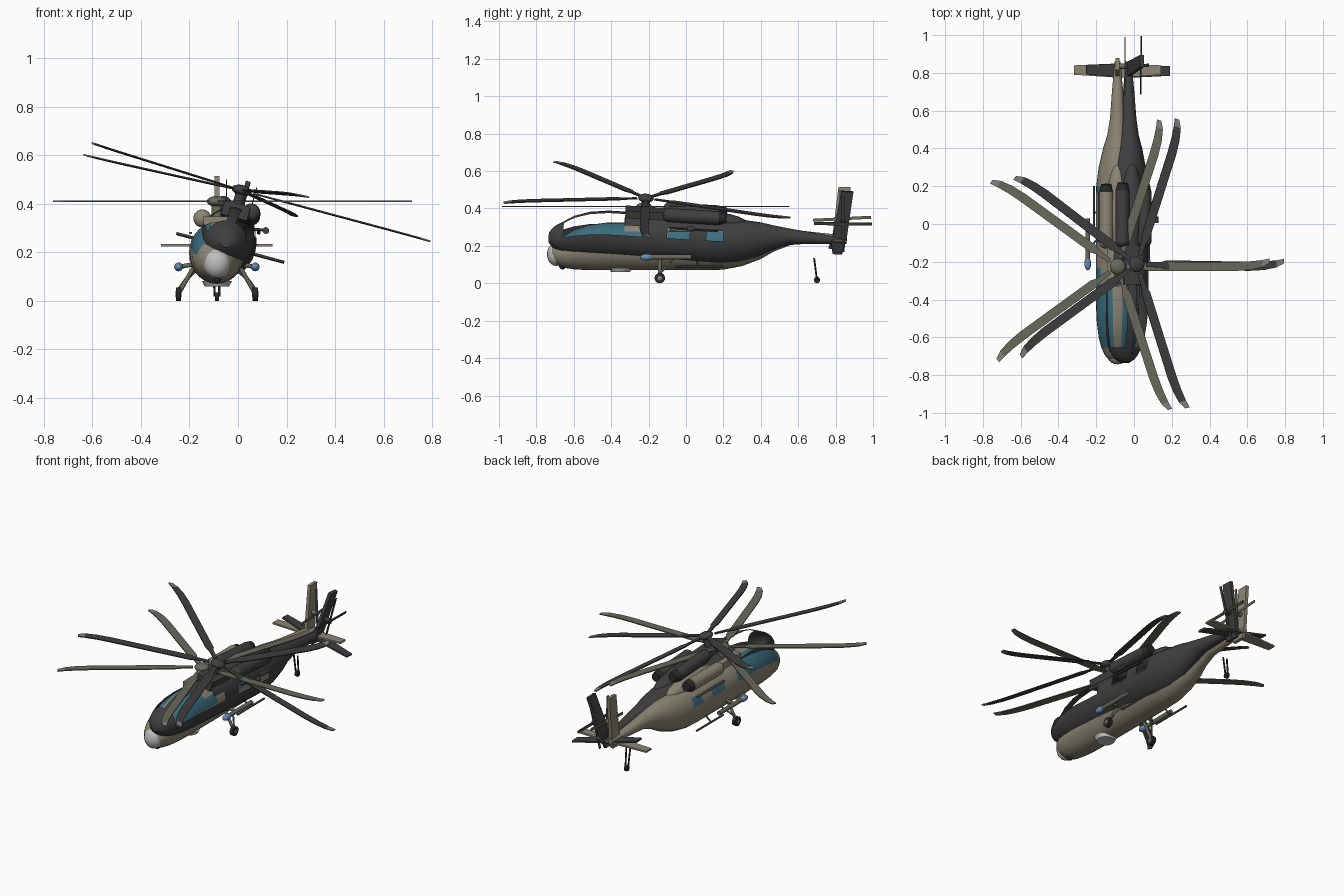
import bpy, bmesh, math
from mathutils import Matrix, Vector

if "Cube" in bpy.data.objects:
    bpy.data.objects.remove(bpy.data.objects["Cube"])

def mat(name, r, g, b):
    m = bpy.data.materials.new(name)
    m.diffuse_color = (r, g, b, 1)
    m.use_nodes = True
    m.node_tree.nodes["Principled BSDF"].inputs["Base Color"].default_value = m.diffuse_color
    return m

TAN = mat("tan_paint", .27, .24, .18)
DARK = mat("charcoal_paint", .05, .05, .05)
GLASS = mat("teal_glass", .045, .155, .215)
OLIVE = mat("olive_grey", .14, .14, .105)
LIGHT = mat("light_grey", .52, .52, .52)
BLUE = mat("blue_pod", .13, .27, .50)
GREY = mat("tip_grey", .22, .22, .22)
BLACK = mat("black_rubber", .022, .022, .022)

CX = -.087  # centreline of the upright airframe
HUB = Vector((CX, -.225, .41))
# second airframe: rolled, slightly nose-up, shifted copy
TILT = (Matrix.Translation((-.042, -.222, .243))
        @ Matrix.Rotation(math.radians(-3.5), 4, 'X')
        @ Matrix.Rotation(math.radians(15), 4, 'Y')
        @ Matrix.Translation((-CX, .22, -.19)))

def finish(name, bm, mats, M=Matrix(), smooth=True):
    bmesh.ops.recalc_face_normals(bm, faces=bm.faces)
    bm.transform(M)
    me = bpy.data.meshes.new(name)
    bm.to_mesh(me)
    bm.free()
    for m in mats:
        me.materials.append(m)
    ob = bpy.data.objects.new(name, me)
    bpy.context.collection.objects.link(ob)
    if smooth:
        bpy.ops.object.select_all(action='DESELECT')
        ob.select_set(True)
        bpy.context.view_layer.objects.active = ob
        bpy.ops.object.shade_smooth_by_angle(angle=math.radians(35))
    return ob

def box(name, c, s, m, M=Matrix()):
    bm = bmesh.new()
    bmesh.ops.create_cube(bm, size=1, matrix=Matrix.Translation(c) @ Matrix.Diagonal((*s, 1)))
    return finish(name, bm, [m], M, False)

def ball(name, c, s, m, M=Matrix()):
    bm = bmesh.new()
    bmesh.ops.create_uvsphere(bm, u_segments=20, v_segments=12, radius=1,
                              matrix=Matrix.Translation(c) @ Matrix.Diagonal((*s, 1)))
    return finish(name, bm, [m], M)

def rod(name, a, b, r, m, M=Matrix(), r2=None, n=12):
    a, b = Vector(a), Vector(b)
    d = b - a
    T = Matrix.Translation((a + b) / 2) @ d.to_track_quat('Z', 'Y').to_matrix().to_4x4()
    bm = bmesh.new()
    bmesh.ops.create_cone(bm, cap_ends=True, segments=n, radius1=r,
                          radius2=r if r2 is None else r2, depth=d.length, matrix=T)
    return finish(name, bm, [m], M)

def plate(name, pts, offset, m, M=Matrix()):
    """Flat outline pushed along a vector."""
    bm = bmesh.new()
    f = bm.faces.new([bm.verts.new(p) for p in pts])
    r = bmesh.ops.extrude_face_region(bm, geom=[f])
    bmesh.ops.translate(bm, vec=offset, verts=[v for v in r['geom'] if isinstance(v, bmesh.types.BMVert)])
    return finish(name, bm, [m], M, False)

# hull stations: y, half width, bottom, top
STATIONS = [(-.732, .025, .135, .185), (-.715, .05, .115, .21), (-.695, .067, .10, .228),
            (-.655, .086, .083, .252), (-.60, .10, .075, .285), (-.52, .11, .07, .312),
            (-.42, .115, .07, .325), (-.33, .115, .07, .325), (-.23, .115, .07, .325),
            (-.10, .115, .07, .325), (.02, .115, .07, .325), (.11, .115, .07, .325),
            (.20, .113, .073, .325), (.30, .10, .092, .32), (.40, .077, .13, .312),
            (.47, .055, .17, .30), (.56, .04, .205, .288), (.70, .03, .215, .272),
            (.86, .015, .225, .255)]
RING = 28

def is_window(i, j):
    j = min(j, 13 - j)  # mirror left and right
    y = (STATIONS[i][0] + STATIONS[i + 1][0]) / 2
    if -.655 < y < -.33:
        return 1 <= j <= 5
    return 1 <= j <= 2 and (-.33 < y < -.23 or -.1 < y < .02 or .11 < y < .2)

def hull(name, m, M, glazed):
    bm = bmesh.new()
    rings = []
    for y, w, zb, zt in STATIONS:
        rings.append([bm.verts.new((CX + w * math.cos(t), y, (zb + zt) / 2 + (zt - zb) / 2 * math.sin(t)))
                      for t in (2 * math.pi * k / RING for k in range(RING))])
    bm.faces.new(rings[0])
    bm.faces.new(rings[-1])
    for i in range(len(rings) - 1):
        for j in range(RING):
            win = is_window(i, j)
            if win and not glazed:
                continue  # open window frame
            k = (j + 1) % RING
            f = bm.faces.new((rings[i][j], rings[i][k], rings[i + 1][k], rings[i + 1][j]))
            f.material_index = int(win)
    finish(name, bm, [m, GLASS], M)

# blade outline: radius, trailing side, leading side
BLADE = [(.05, -.012, .012), (.13, -.014, .014), (.16, -.024, .024), (.62, -.024, .024),
         (.70, -.018, .027), (.765, -.004, .034), (.805, .018, .042)]

def rotor_blade(name, ang, m, M):
    bm = bmesh.new()
    rows = [[bm.verts.new((r, s, z)) for s, z in ((lo, -.003), (hi, -.003), (hi, .003), (lo, .003))]
            for r, lo, hi in BLADE]
    bm.faces.new(rows[0])
    bm.faces.new(rows[-1]).material_index = 1
    for i in range(len(rows) - 1):
        for j in range(4):
            k = (j + 1) % 4
            f = bm.faces.new((rows[i][j], rows[i][k], rows[i + 1][k], rows[i + 1][j]))
            f.material_index = int(i == len(rows) - 2)
    finish(name, bm, [m, GREY], M @ Matrix.Translation(HUB) @ Matrix.Rotation(ang, 4, 'Z'), False)

def airframe(p, body, blade, M, glazed):
    hull(p + "hull", body, M, glazed)
    # main rotor
    for k in range(5):
        rotor_blade(f"{p}rotor_blade_{k}", math.radians(72 * k), blade, M)
    rod(p + "rotor_mast", (CX, HUB.y, .30), (CX, HUB.y, .41), .022, blade, M, n=16)
    ball(p + "rotor_hub", HUB, (.042, .042, .022), blade, M)
    # roof fairing and engines
    box(p + "mast_fairing", (CX, -.225, .318), (.11, .21, .06), body, M)
    ball(p + "roof_hump", (CX, .06, .31), (.06, .26, .05), body, M)
    for s, side in ((-1, "left"), (1, "right")):
        x = CX + s * .06
        rod(f"{p}{side}_engine", (x, -.10, .34), (x, .17, .34), .037, body, M, n=20)
        ball(f"{p}{side}_engine_front", (x, -.10, .34), (.037, .03, .037), body, M)
        rod(f"{p}{side}_exhaust", (x, .17, .34), (x, .21, .345), .037, BLACK, M, .026, 20)
        box(f"{p}{side}_door_rail", (CX + s * .108, .04, .25 + .03), (.012, .26, .008), blade, M)
    # tail fin, tailplane and tail rotor
    plate(p + "tail_fin", [(CX - .01, y, z) for y, z in
          ((.765, .195), (.845, .195), (.86, .26), (.88, .515), (.815, .515), (.785, .27))],
          (.02, 0, 0), body, M)
    plate(p + "tailplane", [(CX + x, y, .225) for x, y in
          ((-.23, .79), (0, .775), (.23, .79), (.23, .84), (0, .85), (-.23, .84))],
          (0, 0, .01), body, M)
    c = Vector((CX + .04, .835, .345))
    rod(p + "tail_rotor_hub", (CX, c.y, c.z), (c.x + .008, c.y, c.z), .014, blade, M)
    for k in range(2):
        bm = bmesh.new()
        T = (Matrix.Translation(c) @ Matrix.Rotation(math.radians(90 * k + 3), 4, 'X')
             @ Matrix.Diagonal((.004, .31, .016, 1)))
        bmesh.ops.create_cube(bm, size=1, matrix=T)
        finish(f"{p}tail_rotor_blades_{k}", bm, [blade], M, False)

airframe("upright_", TAN, OLIVE, Matrix(), True)
airframe("tilted_", DARK, DARK, TILT, False)

# nose radome, belly dome and chin sensor
ball("nose_radome", (CX, -.695, .155), (.056, .048, .062), LIGHT)
rod("belly_dome", (CX, -.35, .06), (CX, -.35, .082), .05, LIGHT, Matrix(), .062, 24)
ball("chin_sensor", (CX, -.66, .09), (.018, .018, .016), BLACK)

# main landing gear, side pods and tubes
for s, side in ((-1, "left"), (1, "right")):
    x = CX + s * .158
    rod(side + "_wheel", (x - .011, -.14, .028), (x + .011, -.14, .028), .028, BLACK, n=20)
    rod(side + "_wheel_cap", (x - .013, -.14, .028), (x + .013, -.14, .028), .012, GREY)
    rod(side + "_gear_leg", (x, -.14, .03), (CX + s * .095, -.14, .14), .009, OLIVE)
    rod(side + "_gear_brace", (x, -.14, .05), (CX + s * .10, -.07, .13), .005, OLIVE)
    rod(side + "_pod_pylon", (CX + s * .10, -.12, .15), (x, -.12, .14), .009, OLIVE)
    rod(side + "_pod_tube", (x, -.21, .14), (x, .03, .14), .013, OLIVE)
    ball(side + "_pod_nose", (x, -.21, .14), (.018, .035, .018), BLUE)
    rod(side + "_lower_tube", (CX + s * .125, -.06, .088), (CX + s * .125, .20, .088), .006, DARK)
    rod(side + "_tube_bracket", (CX + s * .09, .06, .12), (CX + s * .125, .06, .088), .005, DARK)

# tail wheel with twin struts
rod("tail_wheel", (CX - .008, .70, .017), (CX + .008, .70, .017), .017, BLACK, n=16)
for s, side in ((-1, "left"), (1, "right")):
    rod(f"tail_{side}_strut", (CX + s * .009, .70, .018), (CX + s * .013, .685, .135), .005, BLACK)

# rescue hoist on the tilted airframe
rod("hoist_arm", (.06, .02, .295), (.12, .02, .292), .006, DARK)
rod("hoist_drum", (.115, .005, .29), (.115, .04, .29), .014, DARK)
